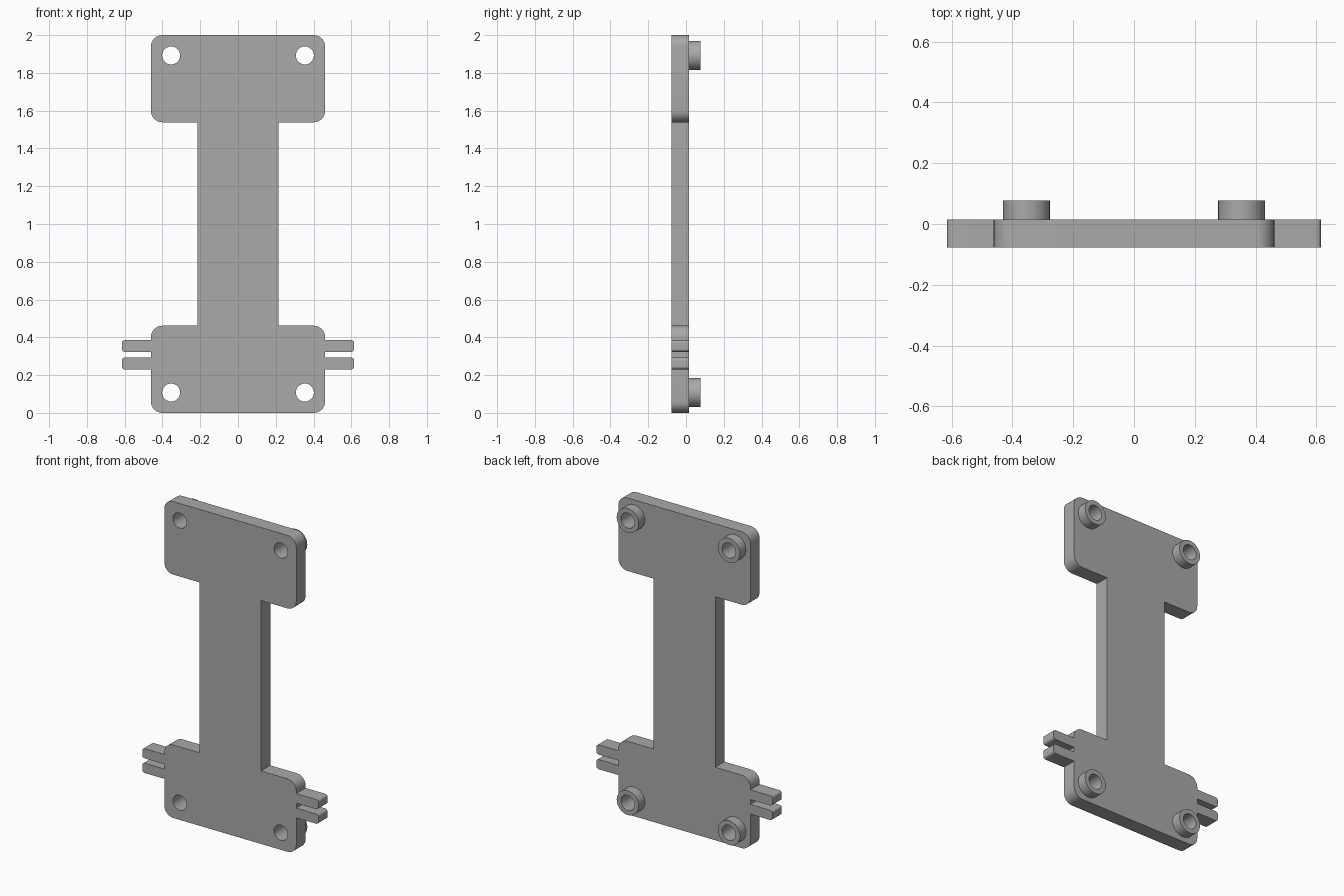
import bpy, bmesh, math
from mathutils import Vector

cube = bpy.data.objects.get("Cube")
if cube:
    bpy.data.objects.remove(cube, do_unlink=True)

U = 2 / 130          # one design unit (the bracket is 130 units tall)
HOLE_R = 3.1 * U
HOLES = [(sx * 23 * U, z * U) for sx in (-1, 1) for z in (7, 123)]

grey = bpy.data.materials.new("plain grey")
grey.use_nodes = True
colour = (0.4, 0.4, 0.4, 1)
grey.diffuse_color = colour
grey.node_tree.nodes["Principled BSDF"].inputs["Base Color"].default_value = colour


def circle(x, z, r, n=40):
    return [(x + r * math.cos(2 * math.pi * i / n), z + r * math.sin(2 * math.pi * i / n))
            for i in range(n)]


def rounded(corners, steps=8):
    """Turn (x, z, radius) corners into an outline with true arcs."""
    out = []
    for i, (x, z, r) in enumerate(corners):
        p = Vector((x, z))
        if r == 0:
            out.append((x, z))
            continue
        a = (Vector(corners[i - 1][:2]) - p).normalized()
        b = (Vector(corners[(i + 1) % len(corners)][:2]) - p).normalized()
        centre = p + (a + b) * r
        for k in range(steps + 1):
            t = k / steps * math.pi / 2
            out.append(tuple(centre - b * r * math.cos(t) - a * r * math.sin(t)))
    return out


def extruded(name, loops, y0, y1):
    """Fill closed x-z loops (inner ones become holes) and extrude along y."""
    curve = bpy.data.curves.new(name + "_profile", 'CURVE')
    curve.dimensions = '2D'
    curve.fill_mode = 'BOTH'
    curve.extrude = (y1 - y0) / 2
    for loop in loops:
        spline = curve.splines.new('POLY')
        spline.points.add(len(loop) - 1)
        for point, (x, z) in zip(spline.points, loop):
            point.co = (x, z, 0, 1)
        spline.use_cyclic_u = True
    obj = bpy.data.objects.new(name, curve)
    bpy.context.collection.objects.link(obj)
    obj.rotation_euler.x = math.pi / 2
    obj.location.y = (y0 + y1) / 2
    bpy.ops.object.select_all(action='DESELECT')
    obj.select_set(True)
    bpy.context.view_layer.objects.active = obj
    bpy.ops.object.convert(target='MESH')
    obj = bpy.context.object
    bm = bmesh.new()
    bm.from_mesh(obj.data)
    bmesh.ops.remove_doubles(bm, verts=bm.verts, dist=1e-5)
    bmesh.ops.recalc_face_normals(bm, faces=bm.faces)
    bm.to_mesh(obj.data)
    bm.free()
    obj.data.materials.clear()
    obj.data.materials.append(grey)
    bpy.ops.object.shade_smooth_by_angle(angle=math.radians(30))
    return obj


# Plate outline: lower pad with paired side prongs, waist, upper pad
half = [(30, 0, 4)]
for z in (15, 21):
    half += [(30, z, 0), (40, z, 1), (40, z + 4, 1), (30, z + 4, 0)]
half += [(30, 30, 4), (14, 30, 0), (14, 100, 0), (30, 100, 4), (30, 130, 4)]
corners = half + [(-x, z, r) for x, z, r in reversed(half)]
outline = rounded([(x * U, z * U, r * U) for x, z, r in corners])
extruded("bracket_plate", [outline] + [circle(x, z, HOLE_R) for x, z in HOLES], -5 * U, U)

# Hollow round spacers behind each screw hole
for x, z in HOLES:
    name = ("upper" if z > 1 else "lower") + ("_left" if x > 0 else "_right") + "_spacer"
    extruded(name, [circle(x, z, 5 * U), circle(x, z, HOLE_R)], U, 5 * U)
